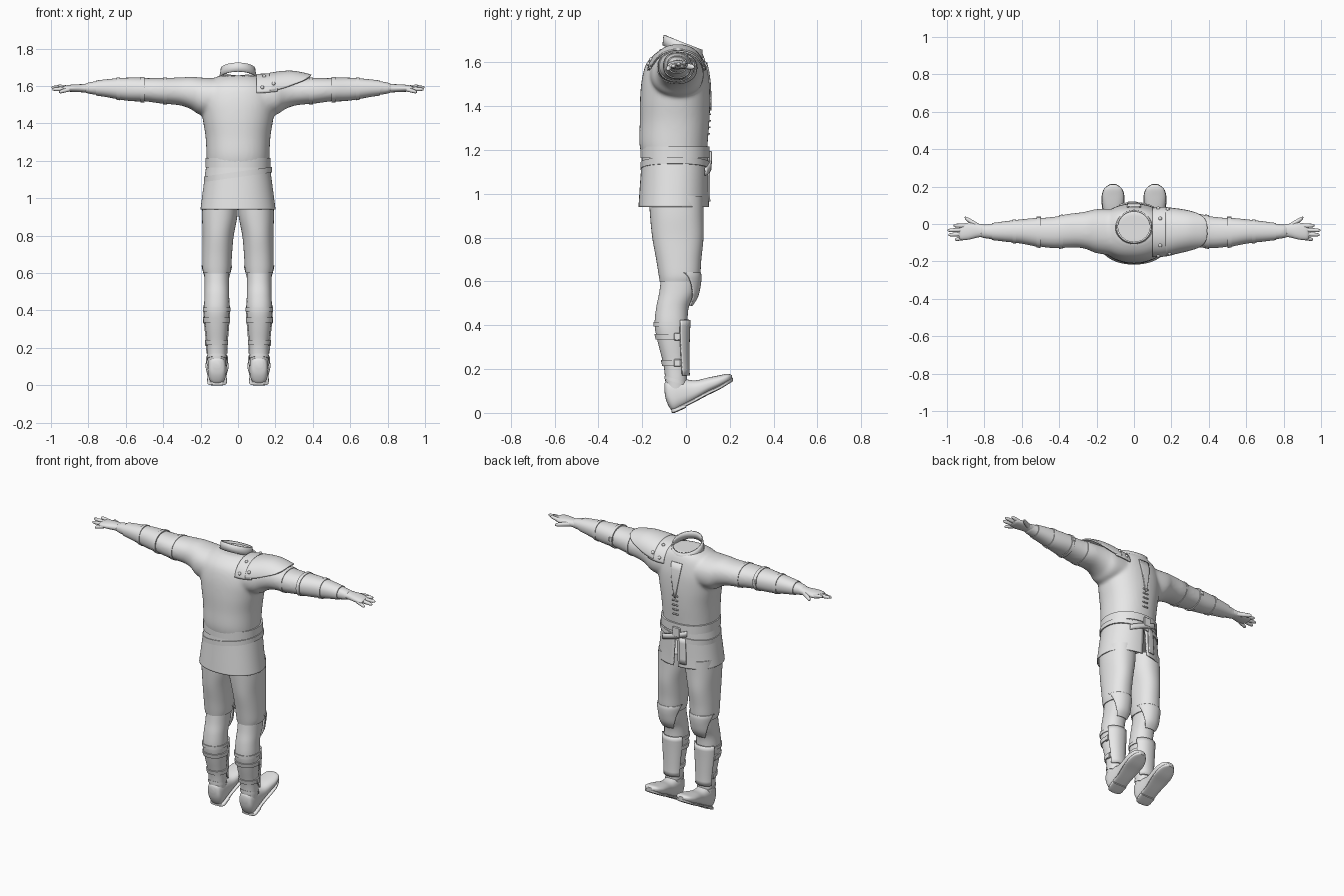
import bpy, bmesh, math
from mathutils import Vector, Matrix

cube = bpy.data.objects.get("Cube")
if cube:
    bpy.data.objects.remove(cube)

grey = bpy.data.materials.new("pale_grey")
grey.use_nodes = True
COLOR = (0.8, 0.8, 0.8, 1)
grey.diffuse_color = COLOR
grey.node_tree.nodes["Principled BSDF"].inputs["Base Color"].default_value = COLOR


def dense(rings, steps=5):
    """Smoothly resample rings of (t, a, b, radius_a, radius_b)."""
    pts = [Vector(r) for r in rings]
    out = []
    for i in range(len(pts) - 1):
        p0, p1, p2, p3 = pts[max(i - 1, 0)], pts[i], pts[i + 1], pts[min(i + 2, len(pts) - 1)]
        for k in range(steps):
            u = k / steps
            out.append(p1 + (p2 - p0) * (u / 2)
                       + (2 * p0 - 5 * p1 + 4 * p2 - p3) * (u * u / 2)
                       + (3 * p1 - p0 - 3 * p2 + p3) * (u ** 3 / 2))
    return out + [pts[-1]]


def section(profile, t0, t1, grow, count=6):
    """Cut a slice out of a profile, grown outwards."""
    prof = sorted(profile, key=lambda r: r[0])
    out = []
    for k in range(count):
        t = t0 + (t1 - t0) * k / (count - 1)
        for lo, hi in zip(prof, prof[1:]):
            if lo[0] <= t <= hi[0]:
                r = lo.lerp(hi, (t - lo[0]) / max(hi[0] - lo[0], 1e-6))
                out.append(Vector((t, r[1], r[2], r[3] + grow, r[4] + grow)))
                break
    return out


def loft(bm, rings, axis="Z", side=1, arc=None, power=2.2, segs=40, tilt=(0, 0), cap=True):
    rows = []
    for i, (t, a, b, ra, rb) in enumerate(rings):
        start, end = arc(i / (len(rings) - 1)) if arc else (0, 360)
        row = []
        for k in range(segs + (1 if arc else 0)):
            ang = math.radians(start + (end - start) * k / segs)
            c, s = math.cos(ang), math.sin(ang)
            p = a + ra * math.copysign(abs(c) ** (2 / power), c)
            q = b + rb * math.copysign(abs(s) ** (2 / power), s)
            x, y, z = {"X": (t, p, q), "Y": (p, t, q), "Z": (p, q, t)}[axis]
            row.append(bm.verts.new((x * side, y, z + tilt[0] * x + tilt[1] * y)))
        rows.append(row)
    for r0, r1 in zip(rows, rows[1:]):
        for k in range(segs):
            n = (k + 1) % len(r0)
            bm.faces.new((r0[k], r0[n], r1[n], r1[k]))
    if cap and not arc:
        bm.faces.new(rows[0])
        bm.faces.new(rows[-1])


def finish(name, bm, thick=0):
    bmesh.ops.recalc_face_normals(bm, faces=bm.faces)
    me = bpy.data.meshes.new(name)
    bm.to_mesh(me)
    bm.free()
    me.materials.append(grey)
    me.shade_smooth()
    me.set_sharp_from_angle(angle=math.radians(40))
    ob = bpy.data.objects.new(name, me)
    bpy.context.collection.objects.link(ob)
    if thick:
        mod = ob.modifiers.new("thickness", "SOLIDIFY")
        mod.thickness, mod.offset = thick, 0
    return ob


def part(name, rings, thick=0, **kw):
    bm = bmesh.new()
    loft(bm, rings, **kw)
    return finish(name, bm, thick)


def box(name, loc, size):
    bm = bmesh.new()
    bmesh.ops.create_cube(bm, size=1, matrix=Matrix.LocRotScale(Vector(loc), None, Vector(size)))
    bmesh.ops.bevel(bm, geom=bm.edges[:], offset=0.003, segments=1, affect="EDGES")
    return finish(name, bm)


def fan(width, centre=90):
    return lambda u: (centre - width, centre + width)


# Body profiles
torso = dense([(1.13, 0, -.05, .165, .14), (1.22, 0, -.057, .168, .155), (1.33, 0, -.052, .174, .159),
               (1.43, 0, -.05, .19, .16), (1.52, 0, -.048, .2, .154), (1.59, 0, -.045, .185, .138),
               (1.63, 0, -.035, .15, .115), (1.655, 0, -.02, .1, .085)])
arm = dense([(.1, -.045, 1.54, .125, .1), (.2, -.038, 1.545, .118, .1), (.25, -.034, 1.562, .102, .087),
             (.3, -.033, 1.57, .093, .076), (.36, -.037, 1.573, .09, .071), (.42, -.045, 1.575, .085, .068),
             (.5, -.045, 1.58, .077, .062), (.6, -.04, 1.583, .062, .058), (.7, -.04, 1.588, .05, .045),
             (.78, -.04, 1.589, .04, .034), (.82, -.037, 1.588, .036, .026)])
thigh = dense([(.99, .095, -.045, .095, .125), (.9, .098, -.042, .094, .122), (.8, .106, -.037, .083, .117),
               (.7, .111, -.033, .079, .103), (.63, .113, -.03, .077, .095), (.6, .113, -.033, .072, .087)])
shin = dense([(.63, .113, -.03, .066, .082), (.55, .113, -.04, .066, .082), (.48, .113, -.062, .066, .074),
              (.4, .114, -.068, .068, .075), (.32, .114, -.062, .062, .066), (.22, .113, -.05, .052, .053),
              (.15, .113, -.045, .05, .05), (.09, .113, -.045, .046, .048)])
skirt = dense([(1.18, 0, -.05, .165, .147), (1.1, 0, -.052, .176, .15),
               (1.0, 0, -.055, .189, .154), (.94, 0, -.056, .197, .157)])

# Tunic: torso and sleeves fused into one smooth skin
bm = bmesh.new()
loft(bm, torso)
for s in (1, -1):
    loft(bm, arm, "X", s)
tunic = finish("tunic", bm)
fuse = tunic.modifiers.new("fuse", "REMESH")
fuse.mode, fuse.voxel_size, fuse.use_smooth_shade = "VOXEL", 0.009, True
relax = tunic.modifiers.new("relax", "SMOOTH")
relax.factor, relax.iterations = 0.5, 10

# Collar, placket, laces
collar = [(1.635, 0, -.014, .098, .09), (1.66, 0, -.014, .092, .087), (1.685, 0, -.014, .089, .085)]
part("collar", collar, 0.008, tilt=(0, -.4), power=2, cap=False)
part("placket", section(torso, 1.38, 1.6, .003), 0.006, arc=lambda u: (90 - 1 - 9 * u, 90 + 1 + 9 * u), segs=8)
for k in range(5):
    z = 1.27 + k * .03
    part("lace", section(torso, z, z + .007, .003, 2), 0.006, arc=fan(5), segs=6)

# Skirt split at the front, with belts, buckle and hanging strap
part("skirt", skirt, 0.008, arc=lambda u: (90 + 4 * u, 450 - 1 - 3 * u), segs=64)
part("upper_belt", [(z, 0, -.05, .175, .158) for z in (1.163, 1.215)])
part("lower_belt", [(z, 0, -.05, .182, .158) for z in (1.112, 1.142)], tilt=(.14, 0))
part("crossed_belt_end", [(z, 0, -.05, .182, .163) for z in (1.12, 1.155)], 0.008,
     arc=fan(28, 85), segs=14, tilt=(-.35, 0))
box("belt_buckle", (-.01, .112, 1.165), (.05, .014, .06))
part("hanging_strap", section(skirt, .965, 1.13, .008), 0.008, arc=fan(6, 103), segs=6)

for s, label in ((1, "left"), (-1, "right")):
    # Hand
    bm = bmesh.new()
    loft(bm, dense([(.79, -.038, 1.589, .034, .026), (.83, -.035, 1.588, .036, .022),
                    (.88, -.038, 1.588, .045, .02), (.92, -.042, 1.587, .043, .016),
                    (.935, -.043, 1.586, .034, .01)]), "X", s, segs=24)
    tips = [(.965, -.008, 1.6), (.998, -.034, 1.593), (.993, -.058, 1.582), (.957, -.083, 1.567)]
    roots = [(.9, -.01 - .021 * i, 1.589 - .002 * i) for i in range(4)]
    for root, tip, r in list(zip(roots, tips, (.011,) * 4)) + [((.82, -.02, 1.586), (.905, .034, 1.578), .014)]:
        line = [Vector(root).lerp(Vector(tip), u) for u in (0, .5, .85, .97, 1)]
        loft(bm, [(*p, r * w, r * w) for p, w in zip(line, (1.1, 1, .85, .5, .15))], "X", s, segs=12)
    finish(label + "_hand", bm)

    # Bracer with straps, and elbow cuff
    part(label + "_bracer", section(arm, .5, .76, .003, 12), axis="X", side=s)
    for t in (.5, .63):
        part(label + "_bracer_strap", section(arm, t, t + .02, .007, 2), axis="X", side=s)
    part(label + "_sleeve_band", section(arm, .38, .4, .003, 2), axis="X", side=s)
    box(label + "_bracer_buckle", (s * .51, .035, 1.59), (.025, .012, .025))

    # Trousers and boot shaft
    part(label + "_trouser_leg", thigh, side=s)
    part(label + "_boot_shaft", shin, side=s)
    part(label + "_boot_cuff", section(shin, .395, .415, .005, 2), side=s)

    # Knee and shin plates
    knee = [(.49, .113, -.04, .068, .066), (.53, .113, -.035, .073, .086), (.58, .113, -.032, .076, .095),
            (.62, .113, -.03, .08, .097), (.64, .113, -.03, .079, .094)]
    part(label + "_knee_plate", dense(knee), 0.008, side=s, arc=lambda u: (60 - 50 * u, 120 + 50 * u), segs=20)
    part(label + "_shin_plate", section(shin, .17, .425, .008, 10), 0.01, side=s, arc=fan(62), segs=20)
    for z in (.335, .215):
        part(label + "_shin_strap", section(shin, z, z + .026, .007, 3), side=s)
        box(label + "_shin_buckle", (s * (.18 if z > .3 else .168), -.04, z + .013), (.016, .03, .034))

    # Shoe with raised toe, ankle wrap and sole
    outline = [(-.098, .115, .02, .02), (-.088, .1, .04, .05), (-.06, .085, .049, .078), (-.02, .09, .05, .068),
               (.04, .102, .05, .046), (.1, .126, .057, .035), (.15, .143, .059, .028),
               (.19, .158, .046, .02), (.21, .163, .018, .009)]
    part(label + "_shoe", dense([(y, .112, z, w, h) for y, z, w, h in outline], 4), axis="Y", side=s, power=2.5)
    sole = [(-.066, .012, .028), (-.05, .012, .048), (-.02, .028, .052), (.04, .058, .052), (.1, .09, .06),
            (.15, .114, .061), (.19, .138, .047), (.214, .153, .016)]
    part(label + "_sole", dense([(y, .112, z, w, .009) for y, z, w in sole], 4), axis="Y", side=s, power=4)
    heel = [(-.064, .009, .028), (-.05, .01, .05), (0, .032, .053)]
    part(label + "_heel", dense([(y, .112, z, w, .009) for y, z, w in heel], 4), axis="Y", side=s, power=4)
    part(label + "_ankle_strap", [(z, .113, -.046, .053, .053) for z in (.125, .14)], side=s, tilt=(0, -.3))

# Shoulder armour on one side: collar plate, flared plate and rivets
inner = dense([(.1, -.045, 1.548, .128, .112), (.15, -.042, 1.55, .13, .112), (.21, -.04, 1.557, .122, .108)])
outer = dense([(.17, -.042, 1.56, .128, .106), (.23, -.038, 1.565, .118, .11), (.29, -.036, 1.57, .109, .107),
               (.35, -.036, 1.574, .1, .093), (.39, -.036, 1.575, .094, .082)])
part("shoulder_inner_plate", inner, 0.009, axis="X", arc=fan(84), segs=32)
part("shoulder_outer_plate", outer, 0.009, axis="X", segs=32,
     arc=lambda u: (90 - 84 * math.sqrt(1.01 - u * u), 90 + 84 * math.sqrt(1.01 - u * u)))
bm = bmesh.new()
for x, ang in ((.13, 20), (.13, 160), (.18, 25), (.19, 155), (.14, 60), (.14, 120)):
    ring = section(outer if x > .17 else inner, x, x + .001, .004, 2)[0]
    c, s = math.cos(math.radians(ang)), math.sin(math.radians(ang))
    spot = (x, ring[1] + ring[3] * c ** 1 * abs(c) ** -.09, ring[2] + ring[4] * s ** .91)
    bmesh.ops.create_uvsphere(bm, u_segments=12, v_segments=8, radius=.01, matrix=Matrix.Translation(spot))
finish("shoulder_rivets", bm)
